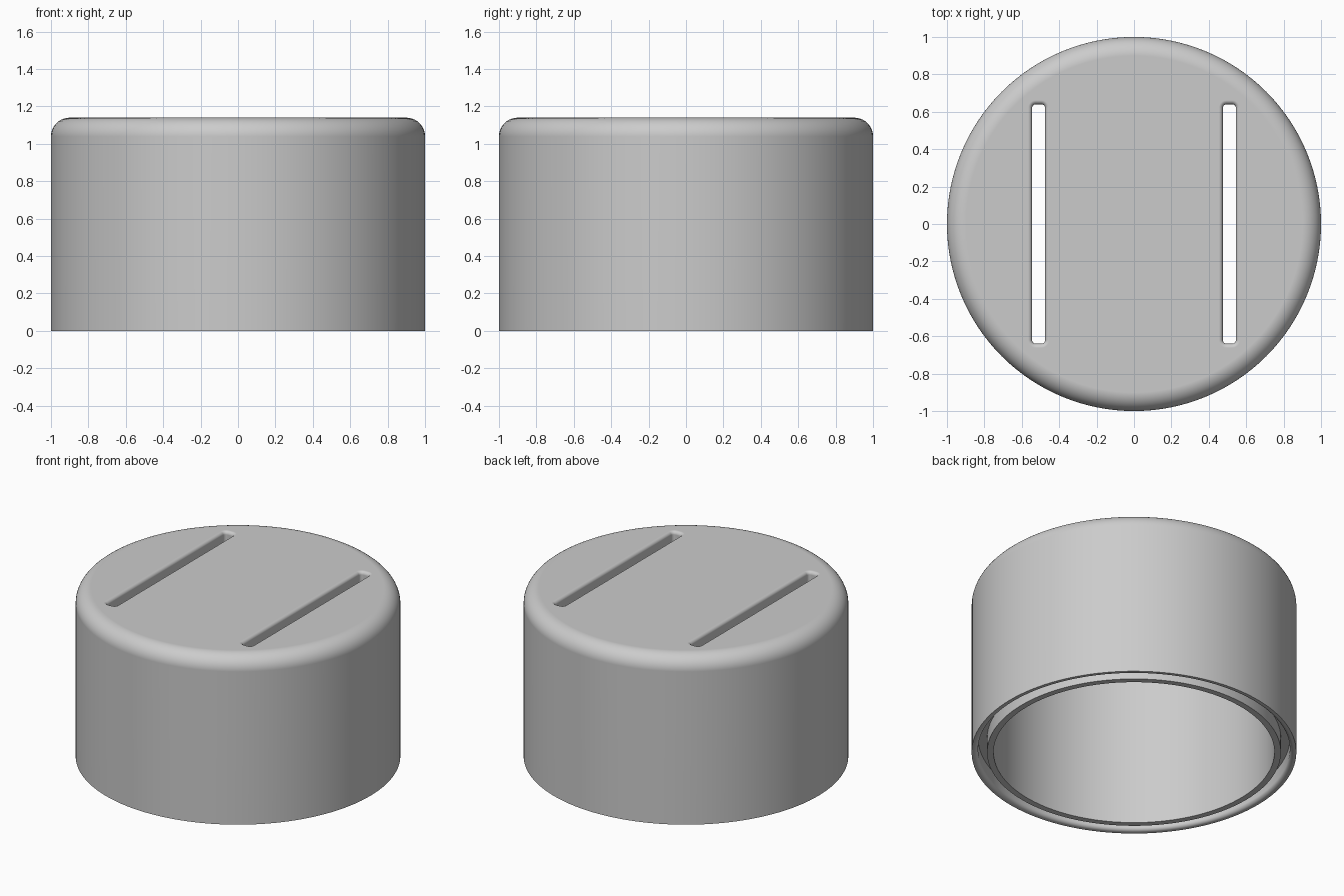
import bpy, bmesh, math

cube = bpy.data.objects.get("Cube")
if cube:
    bpy.data.objects.remove(cube, do_unlink=True)

HEIGHT = 1.14
SEGMENTS = 128

grey = bpy.data.materials.new("light grey")
grey.use_nodes = True
COLOUR = (0.6, 0.6, 0.6, 1)
grey.diffuse_color = COLOUR
grey.node_tree.nodes["Principled BSDF"].inputs["Base Color"].default_value = COLOUR


def arc(cx, cy, radius, start, end, steps):
    """Points along a circular arc, angles in degrees."""
    angles = [math.radians(start + (end - start) * i / steps) for i in range(steps + 1)]
    return [(cx + radius * math.cos(a), cy + radius * math.sin(a)) for a in angles]


def make_object(name, bm):
    bmesh.ops.recalc_face_normals(bm, faces=bm.faces)
    mesh = bpy.data.meshes.new(name)
    bm.to_mesh(mesh)
    bm.free()
    mesh.materials.append(grey)
    obj = bpy.data.objects.new(name, mesh)
    bpy.context.collection.objects.link(obj)
    return obj


def skin(name, rings):
    """Join closed rings of points in order and cap both ends."""
    bm = bmesh.new()
    loops = [[bm.verts.new(p) for p in ring] for ring in rings]
    n = len(loops[0])
    for a, b in zip(loops, loops[1:]):
        for i in range(n):
            j = (i + 1) % n
            bm.faces.new((a[i], a[j], b[j], b[i]))
    bm.faces.new(loops[0])
    bm.faces.new(loops[-1])
    return make_object(name, bm)


def circle(r, z):
    return [(x, y, z) for x, y in arc(0, 0, r, 0, 360, SEGMENTS)[:-1]]


def slot_ring(x0, grow, z):
    """Rounded rectangle outline, grown outwards by the given amount."""
    corner, half_x, half_y = 0.02, 0.035, 0.64
    ring = []
    for k, (sx, sy) in enumerate(((1, 1), (-1, 1), (-1, -1), (1, -1))):
        cx, cy = x0 + sx * (half_x - corner), sy * (half_y - corner)
        ring += [(x, y, z) for x, y in arc(cx, cy, corner + grow, 90 * k, 90 * k + 90, 6)]
    return ring


# Cap profile: ceiling, bore, inner rim, groove, outer lip, wall, rounded top edge
profile = [(0.865, 1.04), (0.865, 0), (0.905, 0), (0.905, 0.1), (0.96, 0.1)]
profile += arc(0.985, 0.025, 0.025, 180, 270, 5)
profile += [(1, 0)]
profile += arc(0.9, HEIGHT - 0.1, 0.1, 0, 90, 10)
cap = skin("cap", [circle(r, z) for r, z in profile])

# Two slots through the top, each with a rounded upper edge
FILLET = 0.022
for side, x0 in (("left", 0.51), ("right", -0.51)):
    rings = [slot_ring(x0, 0, 0.95)]
    for dx, z in arc(FILLET, HEIGHT - FILLET, FILLET, 180, 90, 5):
        rings.append(slot_ring(x0, dx, z))
    rings.append(slot_ring(x0, FILLET, HEIGHT + 0.1))
    cutter = skin(side + "_slot_cutter", rings)
    cutter.hide_render = True
    cut = cap.modifiers.new(side + "_slot", "BOOLEAN")
    cut.operation = "DIFFERENCE"
    cut.solver = "EXACT"
    cut.object = cutter

# Apply the cuts and remove the cutters
bpy.ops.object.select_all(action="DESELECT")
bpy.context.view_layer.objects.active = cap
cap.select_set(True)
for mod in list(cap.modifiers):
    cutter = mod.object
    bpy.ops.object.modifier_apply(modifier=mod.name)
    bpy.data.objects.remove(cutter, do_unlink=True)

# Smooth curved surfaces, keeping flat faces flat
bpy.ops.object.shade_smooth_by_angle(angle=math.radians(35))
weighted = cap.modifiers.new("weighted_normals", "WEIGHTED_NORMAL")
weighted.keep_sharp = True
